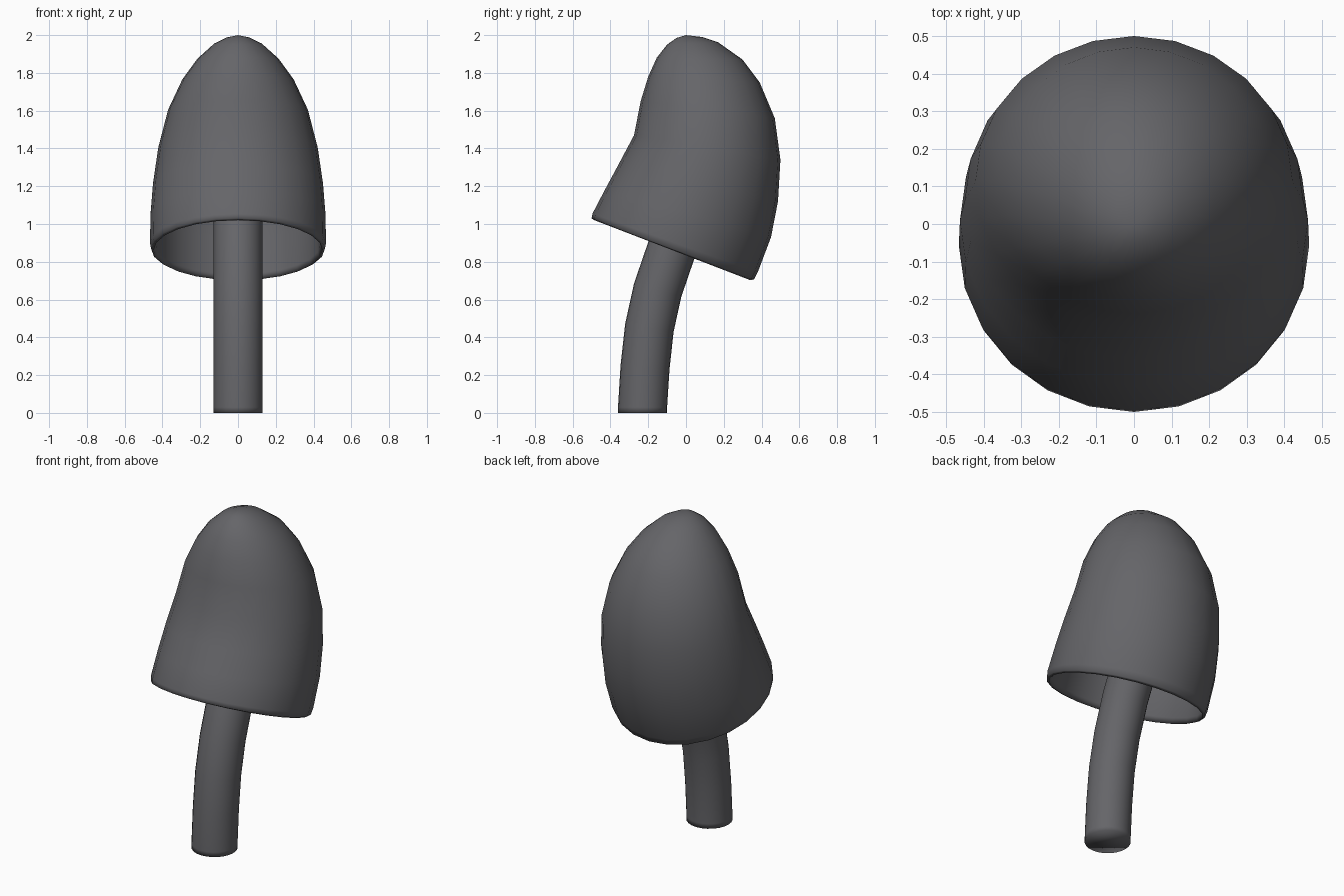
import bpy, bmesh, math
from mathutils import Vector

if "Cube" in bpy.data.objects:
    bpy.data.objects.remove(bpy.data.objects["Cube"])

SIDES = 24

grey = bpy.data.materials.new("dark_grey")
grey.diffuse_color = (0.13, 0.13, 0.14, 1)
grey.use_nodes = True
grey.node_tree.nodes["Principled BSDF"].inputs["Base Color"].default_value = grey.diffuse_color


def loft(name, rings, start=None, end=None):
    """Skin rings given as (front yz, back yz, half width in x).
    Ends close to a point if given, otherwise with a flat face."""
    bm = bmesh.new()
    loops = []
    for f, b, w in rings:
        f, b = Vector((0, *f)), Vector((0, *b))
        c, h = (f + b) / 2, (b - f) / 2
        loops.append([bm.verts.new(c + h * math.cos(a) + Vector((w * math.sin(a), 0, 0)))
                      for a in (2 * math.pi * i / SIDES for i in range(SIDES))])
    for p, q in zip(loops, loops[1:]):
        for i in range(SIDES):
            j = (i + 1) % SIDES
            bm.faces.new((p[i], p[j], q[j], q[i]))
    for loop, tip in ((loops[0], start), (loops[-1], end)):
        if tip is None:
            bm.faces.new(loop)
        else:
            v = bm.verts.new((0, *tip))
            for i in range(SIDES):
                bm.faces.new((loop[i], loop[(i + 1) % SIDES], v))
    bmesh.ops.recalc_face_normals(bm, faces=bm.faces)
    for f in bm.faces:
        f.smooth = True
    me = bpy.data.meshes.new(name)
    bm.to_mesh(me)
    bm.free()
    me.materials.append(grey)
    ob = bpy.data.objects.new(name, me)
    bpy.context.collection.objects.link(ob)
    return ob


# Cap: outer skin from the top down to the tilted rim
outer = [
    ((-0.05, 1.985), (0.085, 1.99), 0.06),
    ((-0.10, 1.95), (0.17, 1.962), 0.125),
    ((-0.155, 1.88), (0.30, 1.87), 0.215),
    ((-0.20, 1.78), (0.39, 1.75), 0.295),
    ((-0.24, 1.65), (0.47, 1.56), 0.37),
    ((-0.275, 1.47), (0.50, 1.34), 0.422),
    ((-0.36, 1.31), (0.487, 1.12), 0.45),
    ((-0.43, 1.18), (0.45, 0.93), 0.463),
    ((-0.495, 1.055), (0.38, 0.745), 0.466),
    ((-0.50, 1.03), (0.36, 0.707), 0.46),
]
# thin lip and hollow inside, a shrunken copy of the skin
T = 0.03
lip = [((-0.485, 1.02), (0.342, 0.702), 0.447)]
inner = [((f[0] + T, f[1] - T * 0.3), (b[0] - T, b[1] - T * 0.3), w - T)
         for f, b, w in outer[2:9]]
loft("cap", outer + lip + inner[::-1], (0.0, 2.0), (0.03, 1.94))

# Stem: round tube along a bent path that ends inside the cap
path = [Vector(p) for p in ((-0.23, 0), (-0.23, 0.03), (-0.217, 0.24), (-0.194, 0.45),
                            (-0.15, 0.65), (-0.078, 0.86), (0.015, 1.06), (0.09, 1.2))]
R = 0.13
stem = []
for i, p in enumerate(path):
    t = (path[min(i + 1, len(path) - 1)] - path[max(i - 1, 0)]).normalized()
    if i < 2:
        t = Vector((0, 1))
    across = Vector((t.y, -t.x)) * R
    stem.append((p - across, p + across, R))
loft("stem", stem)
